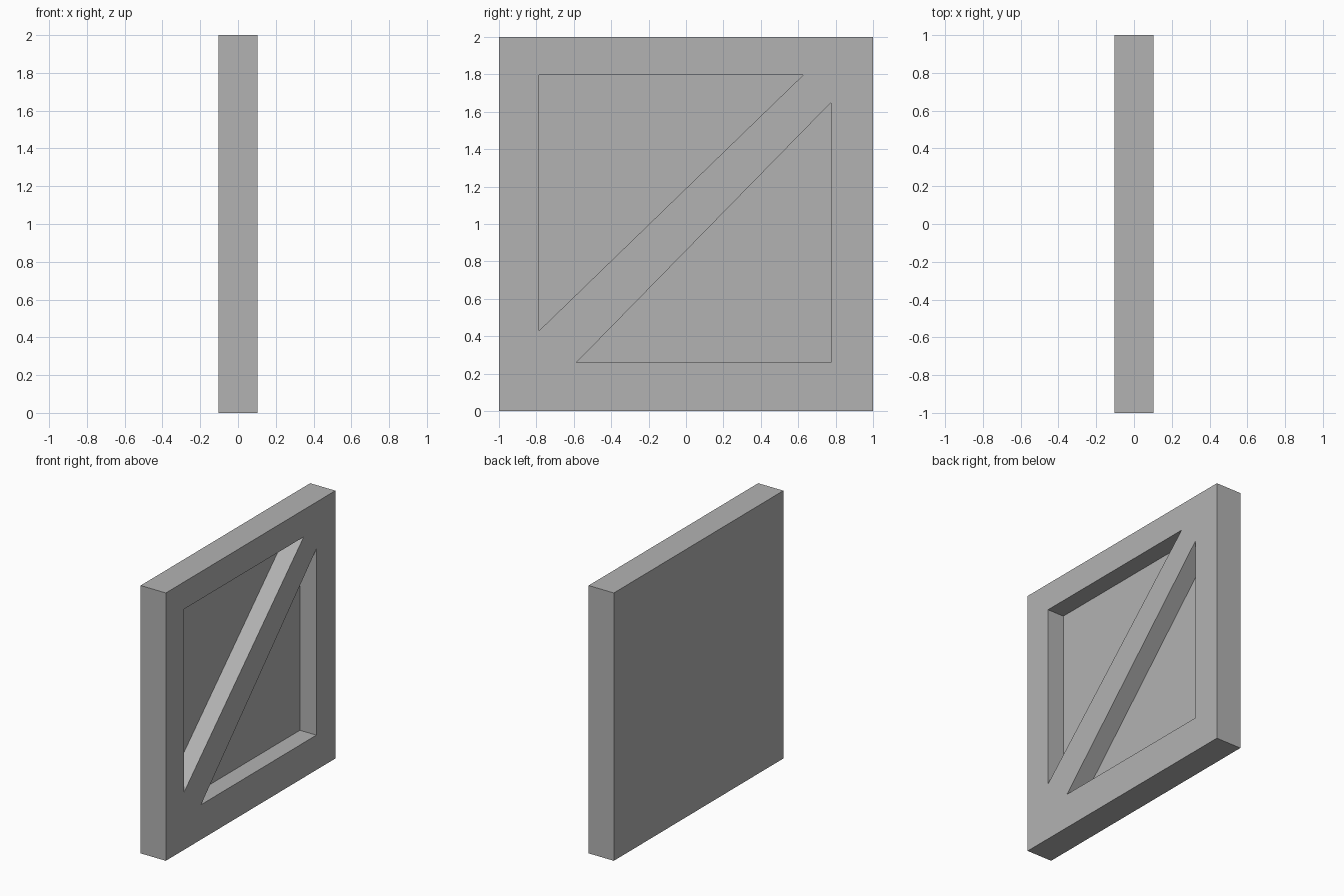
import bpy
import bmesh

cube = bpy.data.objects.get("Cube")
if cube:
    bpy.data.objects.remove(cube, do_unlink=True)

HALF = 0.104     # half thickness of the panel
FLOOR = -0.032   # x of the recess floor

grey = bpy.data.materials.new("plain grey")
grey.use_nodes = True
colour = (0.45, 0.45, 0.45, 1)
grey.diffuse_color = colour
grey.node_tree.nodes["Principled BSDF"].inputs["Base Color"].default_value = colour


def prism(name, outline, x0, x1):
    """Extrude a (y, z) outline along x."""
    bm = bmesh.new()
    face = bm.faces.new([bm.verts.new((x0, y, z)) for y, z in outline])
    out = bmesh.ops.extrude_face_region(bm, geom=[face])
    for v in out["geom"]:
        if isinstance(v, bmesh.types.BMVert):
            v.co.x = x1
    bmesh.ops.recalc_face_normals(bm, faces=bm.faces)
    mesh = bpy.data.meshes.new(name)
    bm.to_mesh(mesh)
    bm.free()
    mesh.materials.append(grey)
    obj = bpy.data.objects.new(name, mesh)
    bpy.context.collection.objects.link(obj)
    return obj


# Square slab
panel = prism("braced_panel", [(-1, 0), (1, 0), (1, 2), (-1, 2)], -HALF, HALF)

# Triangular recesses that leave the frame and its diagonal brace
recesses = {
    "upper_recess": [(-0.785, 1.797), (0.627, 1.797), (-0.785, 0.43)],
    "lower_recess": [(-0.585, 0.26), (0.776, 0.26), (0.776, 1.65)],
}
for name, outline in recesses.items():
    cutter = prism(name + "_cutter", outline, FLOOR, HALF + 0.1)
    mod = panel.modifiers.new(name, "BOOLEAN")
    mod.operation = "DIFFERENCE"
    mod.solver = "EXACT"
    mod.object = cutter
    bpy.context.view_layer.objects.active = panel
    bpy.ops.object.modifier_apply(modifier=mod.name)
    bpy.data.objects.remove(cutter, do_unlink=True)
